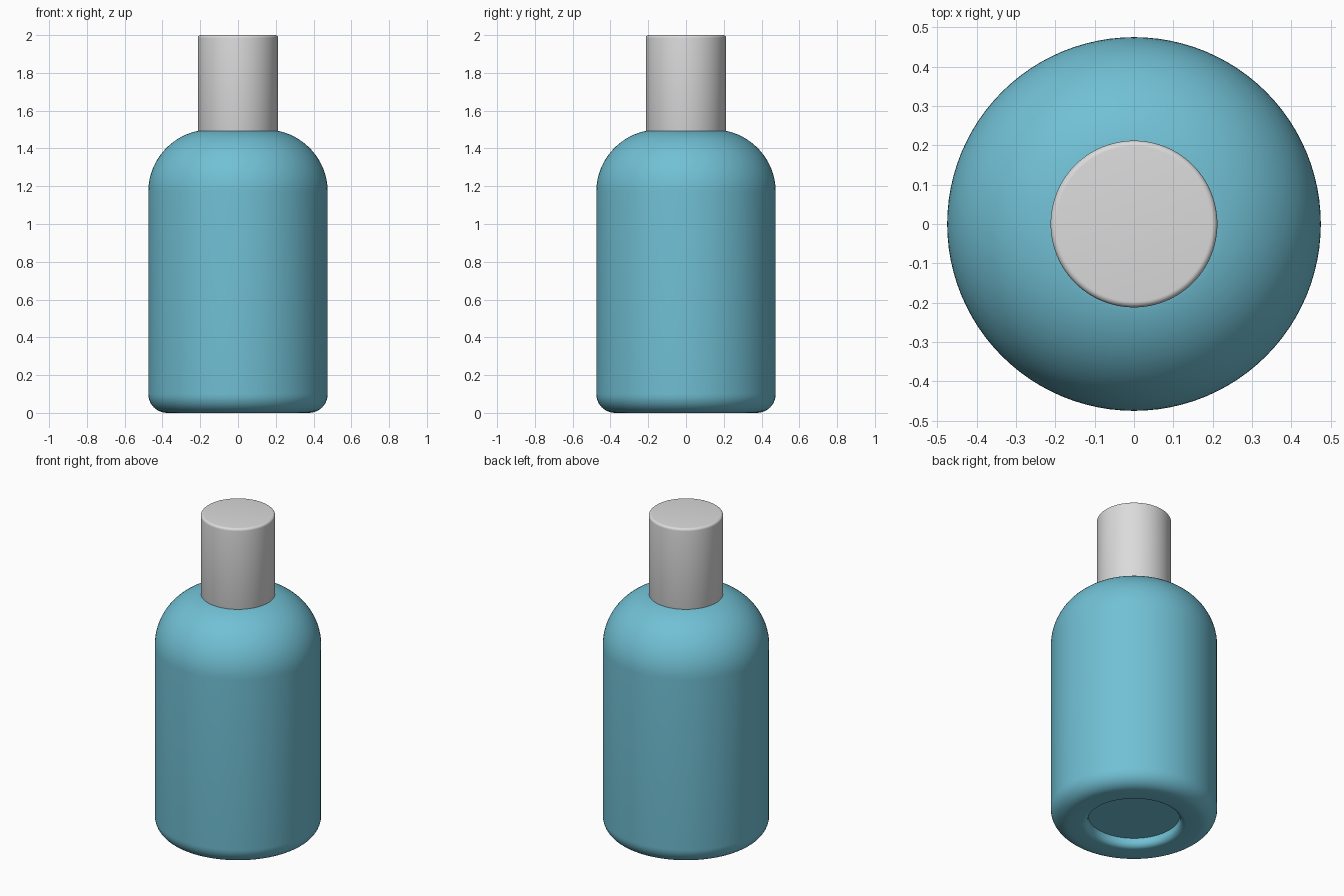
import bpy, bmesh, math

cube = bpy.data.objects.get("Cube")
if cube:
    bpy.data.objects.remove(cube, do_unlink=True)

SEGMENTS = 96


def material(name, rgb):
    mat = bpy.data.materials.new(name)
    mat.use_nodes = True
    color = (*rgb, 1)
    mat.diffuse_color = color
    mat.node_tree.nodes["Principled BSDF"].inputs["Base Color"].default_value = color
    return mat


def arc(cr, cz, radius, start, end, steps):
    """Points (r, z) along a circular fillet, angles in degrees."""
    angles = [math.radians(start + (end - start) * i / steps) for i in range(steps + 1)]
    return [(cr + radius * math.cos(a), cz + radius * math.sin(a)) for a in angles]


def lathe(name, profile, mat):
    """Revolve an (r, z) profile that starts and ends on the axis."""
    bm = bmesh.new()
    verts = [bm.verts.new((r, 0, z)) for r, z in profile]
    edges = [bm.edges.new(pair) for pair in zip(verts, verts[1:])]
    bmesh.ops.spin(bm, geom=verts + edges, cent=(0, 0, 0), axis=(0, 0, 1),
                   angle=math.tau, steps=SEGMENTS, use_duplicate=False)
    bmesh.ops.remove_doubles(bm, verts=bm.verts, dist=1e-5)
    bmesh.ops.recalc_face_normals(bm, faces=bm.faces)
    mesh = bpy.data.meshes.new(name)
    bm.to_mesh(mesh)
    bm.free()
    mesh.materials.append(mat)
    obj = bpy.data.objects.new(name, mesh)
    bpy.context.collection.objects.link(obj)
    bpy.ops.object.select_all(action="DESELECT")
    obj.select_set(True)
    bpy.context.view_layer.objects.active = obj
    bpy.ops.object.shade_smooth_by_angle(angle=math.radians(35))
    return obj


blue = material("bottle blue", (0.165, 0.53, 0.665))
grey = material("cap grey", (0.71, 0.71, 0.71))

# Bottle: recessed base, rounded foot, straight wall and domed shoulder
body = [(0, 0.055), (0.262, 0.055)]
body += arc(0.297, 0.035, 0.035, 180, 270, 6)
body += arc(0.375, 0.1, 0.1, -90, 0, 10)
body += arc(0.145, 1.17, 0.33, 0, 80, 18)
body += [(0, 1.495)]
lathe("bottle_body", body, blue)

# Cap: plain cylinder with softened rims
cap = [(0, 1.49)]
cap += arc(0.207, 1.495, 0.005, -90, 0, 3)
cap += arc(0.197, 1.985, 0.015, 0, 90, 6)
cap += [(0, 2)]
lathe("bottle_cap", cap, grey)
